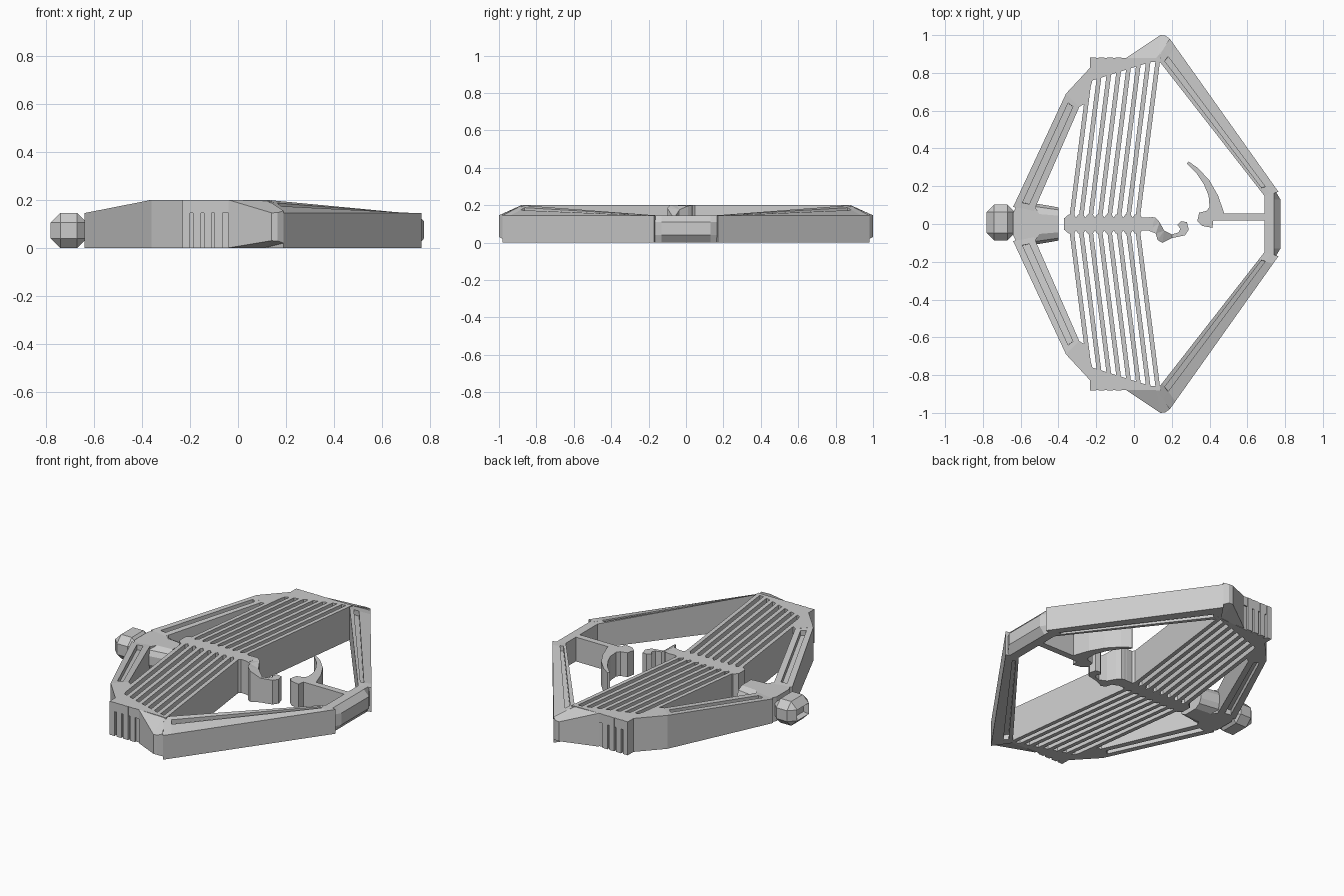
import bpy, bmesh
from mathutils import Vector

if "Cube" in bpy.data.objects:
    bpy.data.objects.remove(bpy.data.objects["Cube"])

grey = bpy.data.materials.new("plain grey")
grey.use_nodes = True
COLOUR = (0.6, 0.6, 0.6, 1)
grey.diffuse_color = COLOUR
grey.node_tree.nodes["Principled BSDF"].inputs["Base Color"].default_value = COLOUR

LOW, HIGH = 0.145, 0.2


def finish(name, bm, mirror=False):
    bmesh.ops.remove_doubles(bm, verts=bm.verts, dist=1e-5)
    bmesh.ops.triangulate(bm, faces=[f for f in bm.faces if len(f.verts) > 4])
    bmesh.ops.recalc_face_normals(bm, faces=bm.faces)
    mesh = bpy.data.meshes.new(name)
    bm.to_mesh(mesh)
    bm.free()
    mesh.materials.append(grey)
    ob = bpy.data.objects.new(name, mesh)
    bpy.context.collection.objects.link(ob)
    if mirror:
        mod = ob.modifiers.new("mirror", 'MIRROR')
        mod.use_axis = (False, True, False)
        mod.use_mirror_merge = False
    return ob


def loft(name, sections, mirror=False):
    """Skin a list of matching cross-sections and cap both ends."""
    bm = bmesh.new()
    rings = [[bm.verts.new(p) for p in s] for s in sections]
    n = len(rings[0])
    for a, b in zip(rings, rings[1:]):
        for i in range(n):
            bm.faces.new((a[i], a[(i + 1) % n], b[(i + 1) % n], b[i]))
    bm.faces.new(rings[0])
    bm.faces.new(rings[-1])
    return finish(name, bm, mirror)


def prism(name, outline, top, bottom=lambda x, y: 0, mirror=False):
    """Raise an outline between two height rules."""
    return loft(name, [[(x, y, f(x, y)) for x, y in outline] for f in (bottom, top)], mirror)


def flat(z):
    return lambda x, y: z


def arm(name, outer, inner, heights, groove, depth):
    """Straight bar with a closed groove along its top and bottom."""
    def section(s, d):
        o = Vector(outer[0]).lerp(Vector(outer[1]), s)
        i = Vector(inner[0]).lerp(Vector(inner[1]), s)
        zo, zi = [a + (b - a) * s for a, b in heights]
        g, h = groove

        def at(t, z, dz=0):
            p = o.lerp(i, t)
            return (p.x, p.y, (zo + (zi - zo) * t if z else 0) + dz)
        return [at(0, 0), at(0, 1), at(g, 1), at(g, 1, -d), at(h, 1, -d), at(h, 1),
                at(1, 1), at(1, 0), at(h, 0), at(h, 0, d), at(g, 0, d), at(g, 0)]
    steps = [(0, .0001), (.05, .0001), (.051, depth), (.949, depth), (.95, .0001), (1, .0001)]
    return loft(name, [section(s, d) for s, d in steps], True)


# Outer frame arms
arm("long_frame_arm", [(.765, .17), (.19, .98)], [(.69, .15), (.12, .88)],
    [(LOW, LOW), (LOW, HIGH)], (.55, .8), .03)
arm("short_frame_arm", [(-.64, .09), (-.36, .69)], [(-.53, .07), (-.285, .63)],
    [(LOW, HIGH), (LOW, HIGH)], (.33, .66), .03)

# Frame end with chamfered outer edges
end_profile = [(.69, 0), (.742, 0), (.775, .04), (.775, .11), (.742, LOW), (.69, LOW)]
loft("frame_end", [[(x - cut * (x > .75), y, z) for x, z in end_profile]
                   for y, cut in ((-.18, .03), (-.13, 0), (.13, 0), (.18, .03))])

# Pointed corners of the frame
prism("frame_corner", [(.19, .98), (.165, .998), (.14, 1), (-.04, .88), (.12, .87)],
      lambda x, y: HIGH - max(0, y - .88) * .45, lambda x, y: max(0, y - .94) * .5, True)

# Rim plates that carry the outer ends of the ribs
prism("rim_plate", [(-.36, .69), (-.23, .83), (-.23, .865), (.12, .88), (.11, .865),
                    (-.22, .76), (-.255, .64), (-.29, .62)], flat(HIGH), mirror=True)
prism("rim_recess_ledge", [(-.23, .82), (-.23, .88), (.14, .88), (.12, .86)],
      flat(HIGH), flat(LOW), True)
for i in range(4):
    x = -.232 + i * .045
    prism("rim_flute", [(x, .82), (x, .882), (x + .032, .882), (x + .032, .82)],
          flat(HIGH), mirror=True)

# Slanted ribs between the spine and the rim
for i in range(8):
    x = -.332 + i * .05
    length = .77 + .016 * i
    lean = .125 * length
    prism("rib", [(x - .012, .02), (x + .012, .02),
                  (x + lean + .012, length), (x + lean - .012, length)], flat(HIGH), mirror=True)

# Spine with small teeth where the gaps end
spine_side = [(-.37, .03)]
for i in range(8):
    x = -.332 + i * .05
    spine_side += [(x - .014, .05), (x + .014, .05), (x + .025, .034)]
spine_side += [(.1, .036)]
prism("spine", spine_side + [(x, -y) for x, y in reversed(spine_side)], flat(HIGH))

# Hook at the end of the spine
hook = [(.08, .036), (.115, .033), (.135, .01), (.16, -.035), (.2, -.055), (.235, -.045),
        (.245, -.025), (.23, -.005), (.25, .015), (.28, .01), (.29, -.03), (.27, -.06),
        (.2, -.075), (.15, -.1), (.125, -.085), (.115, -.05), (.08, -.036)]
prism("spine_hook", hook, lambda x, y: HIGH - min(.055, max(0, x - .13) * .8))

# Curved blade and its bar on the frame end
blade = [(.28, .32), (.29, .33), (.34, .295), (.4, .23), (.445, .15), (.475, .065),
         (.48, .02), (.42, .02), (.415, -.02), (.36, -.01), (.335, .015), (.345, .06),
         (.385, .07), (.4, .09), (.395, .15), (.37, .21), (.33, .27)]
prism("curved_blade", blade, flat(LOW))
prism("blade_bar", [(.42, .018), (.7, .018), (.7, .056), (.42, .056)], flat(LOW))

# Hub, neck and tapered plug at the narrow end
prism("hub", [(-.64, -.06), (-.64, .06), (-.62, .1), (-.53, .1), (-.5, .05),
              (-.5, -.05), (-.53, -.1), (-.62, -.1)], flat(LOW))
ring = [(-1, .35), (-1, -.35), (-.85, -.75), (-.5, -1), (.5, -1), (.85, -.75),
        (1, -.35), (1, .35), (.85, .75), (.5, 1), (-.5, 1), (-.85, .75)]
plug = loft("tapered_plug", [[(x, y * w, LOW / 2 * (1 + z)) for y, z in ring]
                             for x, w in ((-.62, .1), (-.53, .11), (-.4, .088))])

# Faceted knob with a socket
bm = bmesh.new()
bmesh.ops.create_cube(bm, size=1)
for v in bm.verts:
    v.co = (v.co.x * .15 - .705, v.co.y * .19 + .008, v.co.z * LOW + LOW / 2)
bmesh.ops.bevel(bm, geom=bm.edges[:], offset=.04, segments=1, affect='EDGES')
bm.normal_update()
front = [f for f in bm.faces if f.normal.x < -.99]
bmesh.ops.inset_region(bm, faces=front, thickness=.012)
bmesh.ops.translate(bm, verts=front[0].verts, vec=(.03, 0, 0))
finish("faceted_knob", bm)
